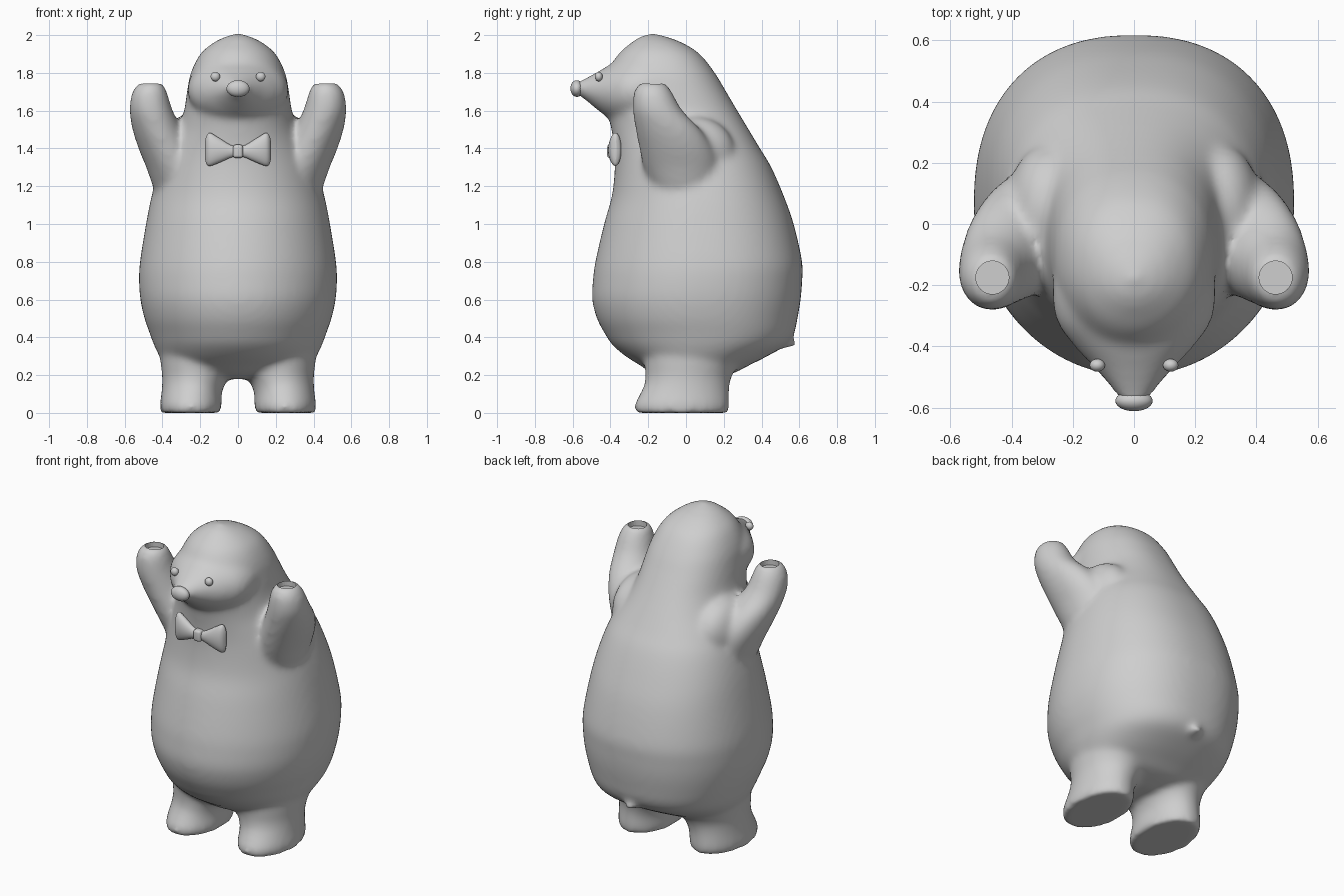
import bpy, bmesh, math
from mathutils import Matrix

grey = bpy.data.materials.new("grey")
grey.diffuse_color = (0.62, 0.62, 0.62, 1)


def catmull(rows, steps):
    """Smoothly interpolate between station rows."""
    out = []
    for i in range(len(rows) - 1):
        p = [rows[max(i - 1, 0)], rows[i], rows[i + 1], rows[min(i + 2, len(rows) - 1)]]
        for s in range(steps):
            t = s / steps
            out.append([0.5 * (2 * b + (c - a) * t + (2 * a - 5 * b + 4 * c - d) * t * t
                               + (3 * b - a - 3 * c + d) * t ** 3) for a, b, c, d in zip(*p)])
    return out + [list(rows[-1])]


def loft(bm, rows, axis, steps=4, n=40, back=2.0):
    """Closed tube of ellipses; row = position on axis, two centres, two radii.
    back > 2 squares off the +v half of each ring."""
    rings = []
    for h, cu, cv, ru, rv in catmull(rows, steps):
        ring = []
        for k in range(n):
            a = 2 * math.pi * k / n
            c, s = math.cos(a), math.sin(a)
            e = 2 / back if s > 0 else 1
            u = cu + ru * math.copysign(abs(c) ** e, c)
            v = cv + rv * math.copysign(abs(s) ** e, s)
            co = {"z": (u, v, h), "y": (u, h, v), "x": (h, u, v)}[axis]
            ring.append(bm.verts.new(co))
        rings.append(ring)
    for r, q in zip(rings, rings[1:]):
        for k in range(n):
            bm.faces.new((r[k], r[(k + 1) % n], q[(k + 1) % n], q[k]))
    bm.faces.new(rings[0])
    bm.faces.new(rings[-1])


def add_ellipsoid(bm, loc, size):
    m = Matrix.Translation(loc) @ Matrix.Diagonal((*size, 1))
    bmesh.ops.create_uvsphere(bm, u_segments=28, v_segments=16, radius=1, matrix=m)


def finish(bm, name, smooth=True):
    bmesh.ops.recalc_face_normals(bm, faces=bm.faces[:])
    me = bpy.data.meshes.new(name)
    bm.to_mesh(me)
    bm.free()
    for p in me.polygons:
        p.use_smooth = smooth
    me.materials.append(grey)
    ob = bpy.data.objects.new(name, me)
    bpy.context.collection.objects.link(ob)
    return ob


def ellipsoid(name, loc, size):
    bm = bmesh.new()
    add_ellipsoid(bm, loc, size)
    return finish(bm, name)


# torso and head: height, half width, front y, back y
profile = [
    (0.18, 0.10, -0.10, 0.12), (0.21, 0.28, -0.18, 0.25), (0.25, 0.375, -0.24, 0.33),
    (0.30, 0.415, -0.32, 0.43), (0.36, 0.445, -0.39, 0.53), (0.42, 0.467, -0.43, 0.572),
    (0.50, 0.495, -0.472, 0.59), (0.60, 0.517, -0.497, 0.607), (0.70, 0.524, -0.493, 0.615),
    (0.80, 0.519, -0.48, 0.615), (1.00, 0.487, -0.434, 0.57), (1.15, 0.457, -0.392, 0.517),
    (1.30, 0.415, -0.377, 0.452), (1.40, 0.37, -0.38, 0.392), (1.50, 0.318, -0.395, 0.332),
    (1.60, 0.285, -0.415, 0.272), (1.70, 0.27, -0.42, 0.213), (1.80, 0.25, -0.415, 0.153),
    (1.90, 0.2, -0.358, 0.073), (1.96, 0.13, -0.29, -0.02), (1.99, 0.07, -0.245, -0.10),
    (2.008, 0.015, -0.19, -0.16)]
bm = bmesh.new()
loft(bm, [(z, 0, (f + b) / 2, w, (b - f) / 2) for z, w, f, b in profile], "z", n=72, back=2.3)

# snout
loft(bm, [(-0.10, 0, 1.71, 0.25, 0.19), (-0.22, 0, 1.71, 0.268, 0.19),
          (-0.32, 0, 1.705, 0.252, 0.175), (-0.40, 0, 1.70, 0.195, 0.145),
          (-0.47, 0, 1.705, 0.13, 0.10), (-0.54, 0, 1.715, 0.072, 0.053),
          (-0.585, 0, 1.72, 0.036, 0.031)], "y")

# tail nub
loft(bm, [(0.42, 0, 0.43, 0.14, 0.10), (0.50, 0, 0.40, 0.085, 0.06),
          (0.55, 0, 0.378, 0.045, 0.032), (0.582, 0, 0.365, 0.018, 0.016)], "y")

for s in (-1, 1):
    # legs
    loft(bm, [(0, s * 0.25, -0.022, 0.16, 0.245), (0.04, s * 0.25, -0.022, 0.164, 0.252),
              (0.10, s * 0.246, -0.008, 0.16, 0.236), (0.15, s * 0.236, 0.005, 0.166, 0.226),
              (0.20, s * 0.222, 0.015, 0.18, 0.23), (0.27, s * 0.222, 0.03, 0.188, 0.25),
              (0.36, s * 0.22, 0.04, 0.19, 0.25)], "z")
    # raised arms
    loft(bm, [(1.10, s * 0.26, 0.0, 0.14, 0.14), (1.20, s * 0.30, -0.01, 0.15, 0.18),
              (1.30, s * 0.338, -0.025, 0.148, 0.20), (1.40, s * 0.382, -0.052, 0.145, 0.195),
              (1.50, s * 0.427, -0.095, 0.132, 0.172), (1.60, s * 0.46, -0.15, 0.115, 0.132),
              (1.68, s * 0.468, -0.172, 0.098, 0.108), (1.72, s * 0.466, -0.177, 0.082, 0.09),
              (1.75, s * 0.463, -0.177, 0.06, 0.065)], "z")
    # shoulder filling behind each arm
    add_ellipsoid(bm, (s * 0.285, 0.04, 1.38), (0.135, 0.22, 0.19))

# blend everything into one soft skin
body = finish(bm, "body")
remesh = body.modifiers.new("blend", "REMESH")
remesh.mode = "VOXEL"
remesh.voxel_size = 0.017
remesh.use_smooth_shade = True
soften = body.modifiers.new("soften", "SMOOTH")
soften.factor = 0.5
soften.iterations = 13

# shallow round hollows in the paw tips
bm = bmesh.new()
for s in (-1, 1):
    bmesh.ops.create_cone(bm, cap_ends=True, segments=32, radius1=0.054, radius2=0.054, depth=0.2,
                          matrix=Matrix.Translation((s * 0.463, -0.175, 1.81)))
cutter = finish(bm, "paw_cutter", smooth=False)
cutter.hide_render = True
cutter.display_type = "WIRE"
cut = body.modifiers.new("paw_hollows", "BOOLEAN")
cut.operation = "DIFFERENCE"
cut.solver = "EXACT"
cut.object = cutter

# nose and eyes
ellipsoid("nose", (0, -0.578, 1.717), (0.061, 0.034, 0.044))
for s, side in ((-1, "left"), (1, "right")):
    ellipsoid("eye_" + side, (s * 0.12, -0.462, 1.78), (0.025, 0.021, 0.025))

# bow tie wings and knot
for s, side in ((-1, "left"), (1, "right")):
    bm = bmesh.new()
    loft(bm, [(s * 0.01, -0.388, 1.385, 0.016, 0.026), (s * 0.04, -0.386, 1.385, 0.022, 0.034),
              (s * 0.08, -0.382, 1.388, 0.03, 0.055), (s * 0.12, -0.378, 1.392, 0.034, 0.076),
              (s * 0.15, -0.374, 1.395, 0.032, 0.088), (s * 0.166, -0.372, 1.392, 0.022, 0.076),
              (s * 0.174, -0.372, 1.39, 0.006, 0.05)], "x", n=28)
    finish(bm, "bow_wing_" + side)
bm = bmesh.new()
bmesh.ops.create_cube(bm, size=1, matrix=Matrix.Translation((0, -0.39, 1.385))
                      @ Matrix.Diagonal((0.052, 0.055, 0.07, 1)))
knot = finish(bm, "bow_knot")
bevel = knot.modifiers.new("round", "BEVEL")
bevel.width = 0.014
bevel.segments = 3
